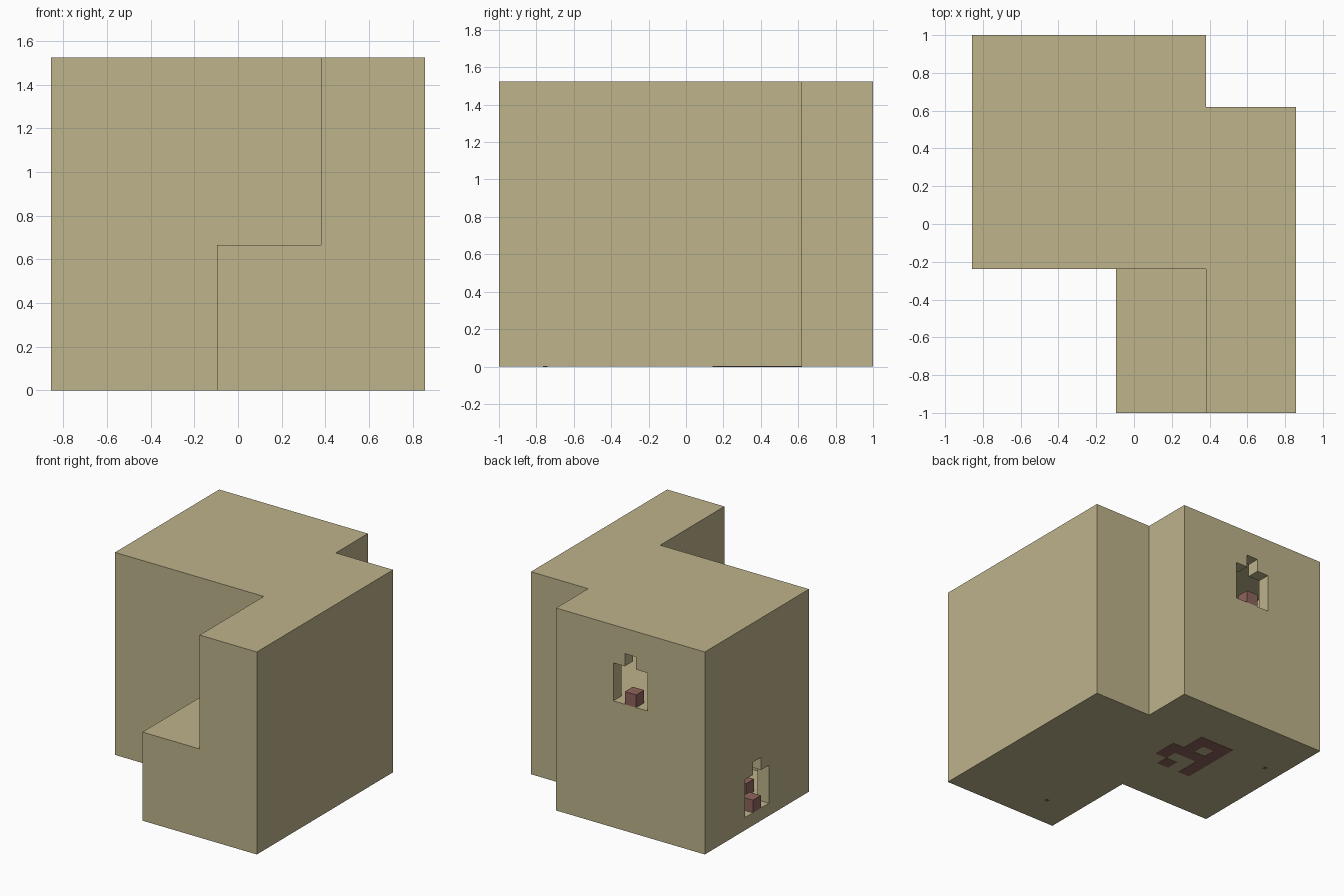
import bpy
import bmesh

cube = bpy.data.objects.get("Cube")
if cube:
    bpy.data.objects.remove(cube, do_unlink=True)

U = 2 / 21  # one block


def material(name, rgb):
    m = bpy.data.materials.new(name)
    m.use_nodes = True
    m.diffuse_color = (*rgb, 1)
    m.node_tree.nodes["Principled BSDF"].inputs["Base Color"].default_value = (*rgb, 1)
    return m


sand = material("sand stone", (0.509, 0.451, 0.258))
clay = material("red clay", (0.27, 0.127, 0.106))


def prism(name, outline, z0, z1, mat):
    """Extrude a flat outline, measured in blocks, from z0 to z1."""
    bm = bmesh.new()
    face = bm.faces.new([bm.verts.new((x * U, y * U, z0 * U)) for x, y in outline])
    top = bmesh.ops.extrude_face_region(bm, geom=[face])["geom"]
    verts = [v for v in top if isinstance(v, bmesh.types.BMVert)]
    bmesh.ops.translate(bm, verts=verts, vec=(0, 0, (z1 - z0) * U))
    bmesh.ops.recalc_face_normals(bm, faces=bm.faces)
    mesh = bpy.data.meshes.new(name)
    bm.to_mesh(mesh)
    bm.free()
    mesh.materials.append(mat)
    ob = bpy.data.objects.new(name, mesh)
    bpy.context.collection.objects.link(ob)
    return ob


def box(name, x0, x1, y0, y1, z0, z1, mat=sand):
    return prism(name, [(x0, y0), (x1, y0), (x1, y1), (x0, y1)], z0, z1, mat)


def cut(target, cutter):
    mod = target.modifiers.new("cut", "BOOLEAN")
    mod.operation = "DIFFERENCE"
    mod.solver = "EXACT"
    mod.object = cutter
    bpy.context.view_layer.objects.active = target
    bpy.ops.object.modifier_apply(modifier=mod.name)
    bpy.data.objects.remove(cutter, do_unlink=True)


# Building shell with its stepped footprint
footprint = [(-9, -2.5), (-1, -2.5), (-1, -10.5), (9, -10.5),
             (9, 6.5), (4, 6.5), (4, 10.5), (-9, 10.5)]
shell = prism("building_shell", footprint, 0, 16, sand)

# Low terrace at the front
cut(shell, box("terrace_cutter", -2, 4, -11, -2.5, 7, 17))

# Two storeys of rooms
for z0, z1 in ((1, 9), (10, 15)):
    cut(shell, box("room_cutter", -8, 3, -1.5, 9.5, z0, z1))

# Stepped doorways: upper in the back wall, lower in the side wall
for inset, height in ((0, 3), (1, 4)):
    cut(shell, box("back_door_cutter", -4 + inset, -1 - inset, 9, 11, 10, 10 + height))
    cut(shell, box("side_door_cutter", -10, -7.5, 2.5 + inset, 5.5 - inset, 1, 1 + height))

# Clay blocks in the doorways and the lower room
box("back_door_block", -3, -2, 9.5, 10.5, 10, 11, clay)
box("side_door_block", -9, -8, 3.5, 4.5, 1, 2, clay)
box("room_block", -7, -6, 1.5, 2.5, 1, 2, clay)

# Clay tiles under the floor: a ring and two short tails
ring = [(x, y) for x in (-4, -3, -2) for y in (3.5, 4.5, 5.5) if (x, y) != (-3, 4.5)]
tails = [(-4, 1.5), (-4, 2.5), (-2, 1.5), (-1, 2.5), (-1, 3.5)]
for x, y in ring + tails:
    box("floor_tile", x, x + 1, y, y + 1, -0.02, 0.01, clay)

# Small studs under the floor
for x, y in ((-7.5, 6), (1.7, -7.9)):
    box("floor_stud", x - 0.13, x + 0.13, y - 0.13, y + 0.13, -0.02, 0.01, clay)
